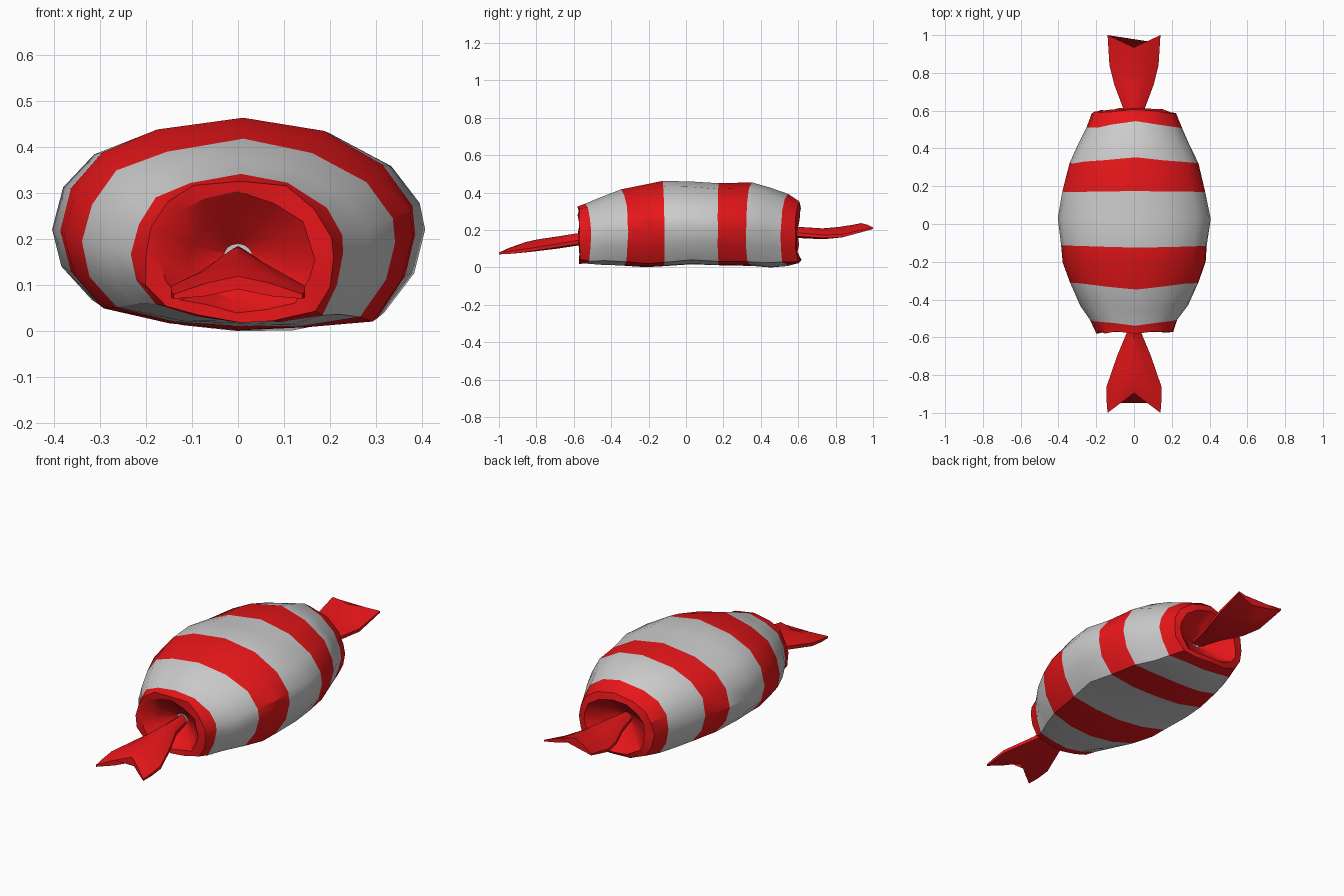
import bpy, bmesh, random
random.seed(4)

def mat(name, c):
    m = bpy.data.materials.new(name)
    m.diffuse_color = (*c, 1)
    return m

RED = mat("red", (0.8, 0.008, 0.01))
GREY = mat("pale_grey", (0.8, 0.8, 0.8))

def loft(name, rings, mats, bands, angle):
    """Skin a list of equal-length point rings, one material index per band."""
    bm = bmesh.new()
    vr = [[bm.verts.new(p) for p in r] for r in rings]
    n = len(rings[0])
    for a, b, mi in zip(vr, vr[1:], bands):
        for i in range(n):
            j = (i + 1) % n
            bm.faces.new((a[i], a[j], b[j], b[i])).material_index = mi
    bm.faces.new(vr[0])
    bm.faces.new(vr[-1])
    bmesh.ops.recalc_face_normals(bm, faces=bm.faces)
    me = bpy.data.meshes.new(name)
    bm.to_mesh(me)
    bm.free()
    for m in mats:
        me.materials.append(m)
    ob = bpy.data.objects.new(name, me)
    bpy.context.collection.objects.link(ob)
    bpy.context.view_layer.objects.active = ob
    ob.select_set(True)
    bpy.ops.object.shade_smooth_by_angle(angle=angle)
    ob.select_set(False)
    return ob

# Wrapper cross-section: u across (-1..1), v up (0..1), flattened underneath
SECTION = [(.03, 1), (.48, .93), (.82, .77), (.98, .58), (1, .45), (.94, .25),
           (.78, .05), (.4, .01), (0, 0), (-.4, .03), (-.78, .11), (-.94, .27),
           (-1, .46), (-.94, .66), (-.77, .83), (-.46, .94)]

# Stations: y, half width, z bottom, z top, bow of the ring, crumple, band colour (0 grey, 1 red)
STATIONS = [
    (-.47, .03, .14, .19, 0, 0, 1),
    (-.52, .11, .07, .25, 0, .006, 1),
    (-.57, .165, .045, .30, 0, .006, 1),
    (-.575, .205, .025, .33, 0, .008, 1),
    (-.51, .232, .02, .345, .03, .004, 0),
    (-.43, .285, .015, .375, .03, .006, 0),
    (-.31, .340, .008, .415, .04, .003, 1),
    (-.20, .378, .0, .445, .02, .004, 1),
    (-.115, .385, .005, .465, .01, .002, 0),
    (.03, .405, .018, .462, 0, .003, 0),
    (.17, .378, .01, .45, .005, .002, 1),
    (.32, .340, .01, .452, .035, .003, 0),
    (.42, .295, .003, .43, .03, .006, 0),
    (.505, .255, .012, .39, .04, .004, 1),
    (.59, .225, .02, .35, .015, .008, 1),
    (.60, .18, .045, .32, .015, .008, 1),
    (.55, .115, .08, .27, 0, .006, 1),
    (.50, .03, .16, .21, 0, 0, 1),
]
rings = []
for y, w, z0, z1, bow, cr, _ in STATIONS:
    s = 1 if y > 0 else -1
    r = []
    for u, v in SECTION:
        j = lambda: random.uniform(-cr, cr)
        r.append((u * w + j(), y + s * bow * (1 - abs(u)) + j(),
                  max(0, z0 + v * (z1 - z0) + j())))
    rings.append(r)
loft("striped_wrapper_body", rings, [GREY, RED], [s[6] for s in STATIONS[:-1]], 0.5)

# Twisted tails: tent-folded flap that fans out to a forked end
# Stations: y at edge, y at middle, half width, z edge, z middle, half thickness
def tail(name, stations):
    rs = []
    for ye, ym, w, ze, zm, t in stations:
        top = [(-1, .35), (-.5, 1), (0, 1), (.5, 1), (1, .35)]
        pts = top + [(u, -k) for u, k in reversed(top)]
        rs.append([(u * w, ym + (ye - ym) * abs(u),
                    zm + (ze - zm) * abs(u) + k * t) for u, k in pts])
    loft(name, rs, [RED], [0] * (len(rs) - 1), 0.5)

tail("front_tail", [
    (-.47, -.47, .025, .15, .165, .02),
    (-.58, -.58, .04, .135, .155, .028),
    (-.70, -.68, .09, .115, .14, .027),
    (-.86, -.80, .145, .09, .125, .024),
    (-.94, -.86, .145, .08, .115, .02),
    (-1.0, -.895, .14, .075, .105, .014)])
tail("back_tail", [
    (.50, .50, .03, .18, .19, .02),
    (.62, .62, .06, .175, .19, .026),
    (.74, .73, .105, .165, .185, .024),
    (.84, .82, .13, .17, .195, .022),
    (.92, .89, .135, .19, .21, .018),
    (1.0, .935, .14, .21, .225, .012)])
